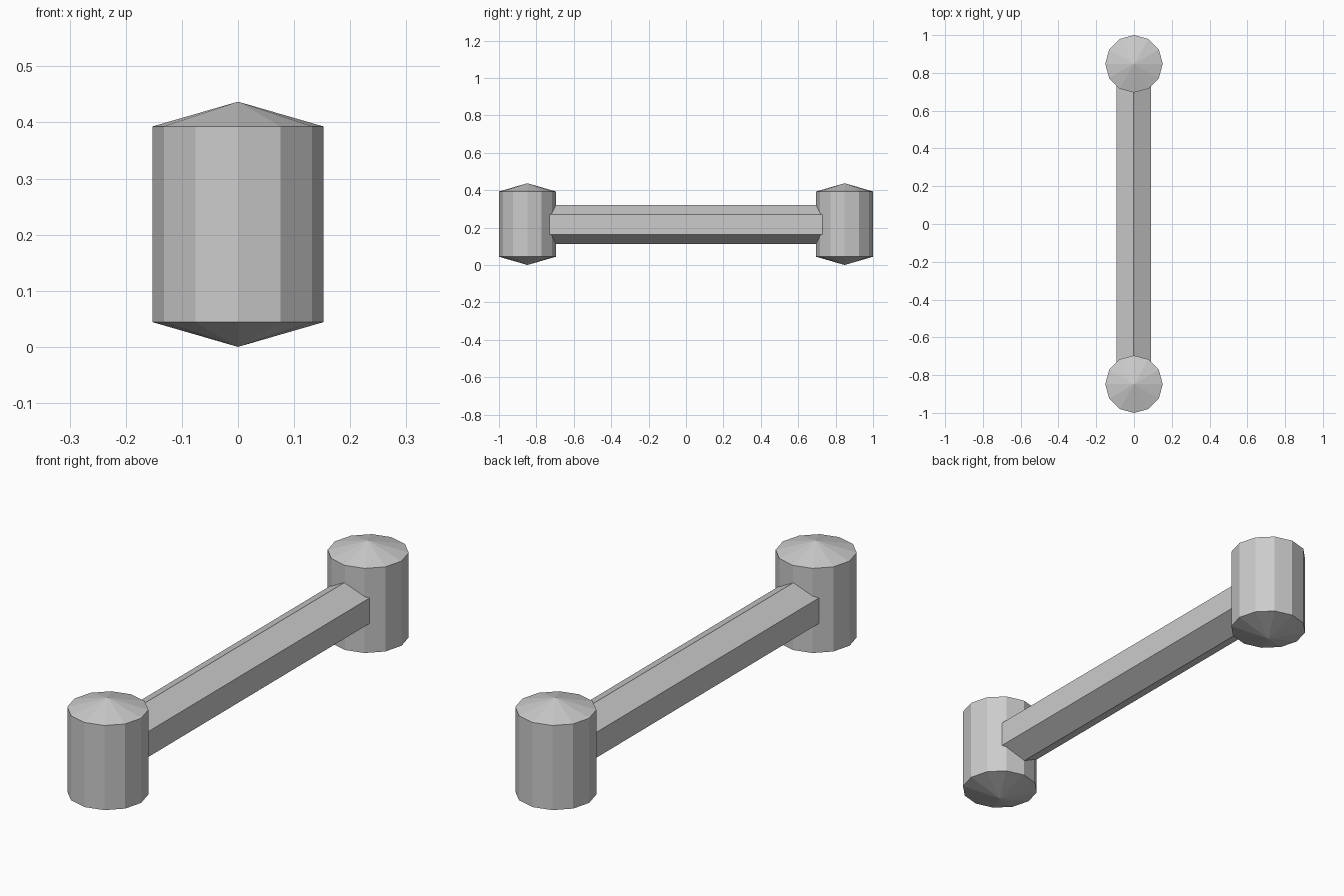
import bpy
import bmesh
from math import pi
from mathutils import Matrix, Vector

cube = bpy.data.objects.get("Cube")
if cube:
    bpy.data.objects.remove(cube, do_unlink=True)

# Single grey material
grey = bpy.data.materials.new("plain grey")
grey.use_nodes = True
colour = (0.6, 0.6, 0.6, 1)
grey.diffuse_color = colour
grey.node_tree.nodes["Principled BSDF"].inputs["Base Color"].default_value = colour

MID_Z = 0.2185      # height of the shared centre line
RADIUS = 0.152      # end drum radius
END_Y = 1 - RADIUS  # drum centre distance


def prism(name, sides, radius, length, matrix, tip=0):
    """Flat-shaded prism along local z, with optional conical ends."""
    bm = bmesh.new()
    bmesh.ops.create_cone(bm, cap_ends=True, segments=sides,
                          radius1=radius, radius2=radius, depth=length)
    if tip:
        caps = [f for f in bm.faces if abs(f.normal.z) > 0.9]
        for cap in caps:
            side = 1 if cap.normal.z > 0 else -1
            fan = bmesh.ops.poke(bm, faces=[cap])
            fan["verts"][0].co = Vector((0, 0, side * (length / 2 + tip)))
    bm.transform(matrix)
    bmesh.ops.recalc_face_normals(bm, faces=bm.faces)
    mesh = bpy.data.meshes.new(name)
    bm.to_mesh(mesh)
    bm.free()
    mesh.materials.append(grey)
    obj = bpy.data.objects.new(name, mesh)
    bpy.context.collection.objects.link(obj)
    return obj


# Upright twelve-sided drums with shallow pointed ends
for name, sign in (("front_drum", -1), ("back_drum", 1)):
    prism(name, 12, RADIUS, 0.349,
          Matrix.Translation((0, sign * END_Y, MID_Z)), tip=0.044)

# Hexagonal bar joining the drums, with a ridge on top and below
prism("connecting_bar", 6, 0.105, 2 * END_Y,
      Matrix.Translation((-0.002, 0, MID_Z - 0.002)) @ Matrix.Rotation(pi / 2, 4, "X"))
